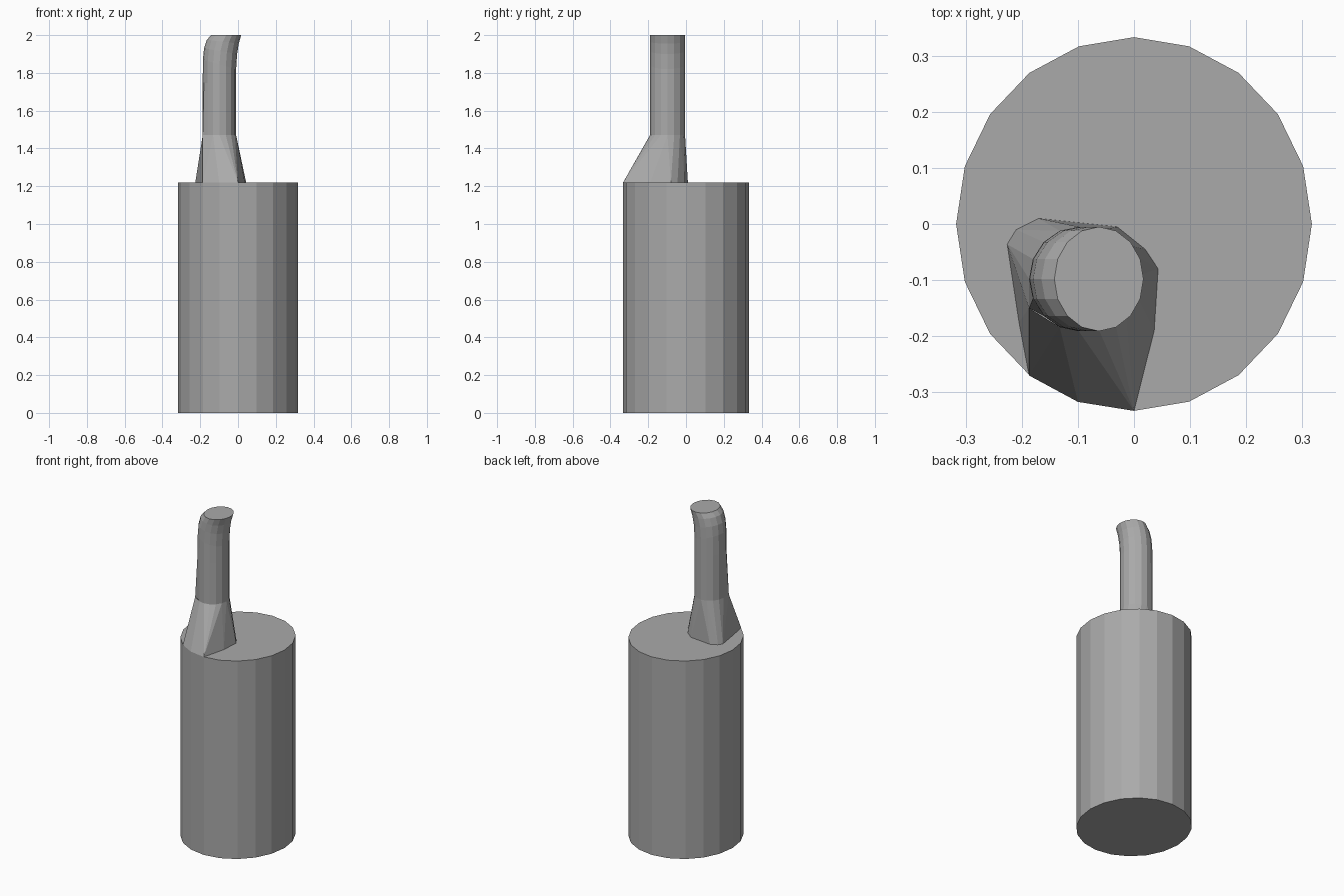
import bpy, bmesh
from math import cos, sin, tau

cube = bpy.data.objects.get("Cube")
if cube:
    bpy.data.objects.remove(cube, do_unlink=True)

GREY = (0.4, 0.4, 0.4, 1)
grey = bpy.data.materials.new("plain grey")
grey.use_nodes = True
grey.diffuse_color = GREY
grey.node_tree.nodes["Principled BSDF"].inputs["Base Color"].default_value = GREY


def finish(bm, name):
    bmesh.ops.recalc_face_normals(bm, faces=bm.faces)
    mesh = bpy.data.meshes.new(name)
    bm.to_mesh(mesh)
    bm.free()
    mesh.materials.append(grey)
    bpy.context.collection.objects.link(bpy.data.objects.new(name, mesh))


def loft(name, rings):
    """Skin closed rings of equal length and cap both ends."""
    bm = bmesh.new()
    rows = [[bm.verts.new(p) for p in ring] for ring in rings]
    n = len(rows[0])
    for low, high in zip(rows, rows[1:]):
        for i in range(n):
            j = (i + 1) % n
            bm.faces.new((low[i], low[j], high[j], high[i]))
    bm.faces.new(rows[0][::-1])
    bm.faces.new(rows[-1])
    finish(bm, name)


def ellipse(sides, rx, ry, z):
    return [(rx * cos(tau * i / sides), ry * sin(tau * i / sides), z)
            for i in range(sides)]


def tilted_ring(left, right, sides=16):
    """Ring spanning two (x, z) points, so that it can lean with the bend."""
    ring = []
    for i in range(sides):
        t = (1 + cos(tau * i / sides)) / 2
        x, z = (a + (b - a) * t for a, b in zip(left, right))
        ring.append((x, -0.098 + 0.093 * sin(tau * i / sides), z))
    return ring


SHOULDER, NECK_BASE = 1.22, 1.47

# Body: 20-sided, slightly oval drum
loft("body", [ellipse(20, 0.317, 0.333, z) for z in (0, SHOULDER)])

# Neck: straight tube bending sideways to a flat top
spans = [((-0.187, NECK_BASE), (-0.01, NECK_BASE)),
         ((-0.187, 1.75), (-0.01, 1.72)),
         ((-0.186, 1.87), (-0.01, 1.82)),
         ((-0.180, 1.93), (-0.005, 1.90)),
         ((-0.165, 1.975), (0.004, 1.955)),
         ((-0.142, 2.0), (0.017, 2.0))]
neck = [tilted_ring(*s) for s in spans]
neck[0][9] = (-0.187, -0.15, NECK_BASE)  # corner above the front edge
loft("neck", neck)

# Collar: flares from the neck down to an irregular foot at the body's rim
foot = [(-0.187, -0.27), (-0.1, -0.317), (0, -0.333), (0.036, -0.19),
        (0.043, -0.08), (0.02, -0.045), (-0.03, -0.005), (-0.17, 0.01),
        (-0.21, -0.01), (-0.226, -0.036), (-0.205, -0.175)]
bm = bmesh.new()
for x, y in foot:
    bm.verts.new((x, y, SHOULDER))
for p in neck[0]:
    bm.verts.new(p)
hull = bmesh.ops.convex_hull(bm, input=bm.verts)
loose = [v for v in bm.verts if not v.link_faces]
bmesh.ops.delete(bm, geom=loose, context='VERTS')
# Drop the hidden flat ends
ends = [f for f in bm.faces if abs(f.normal.z) > 0.99]
bmesh.ops.delete(bm, geom=ends, context='FACES')
finish(bm, "collar")
